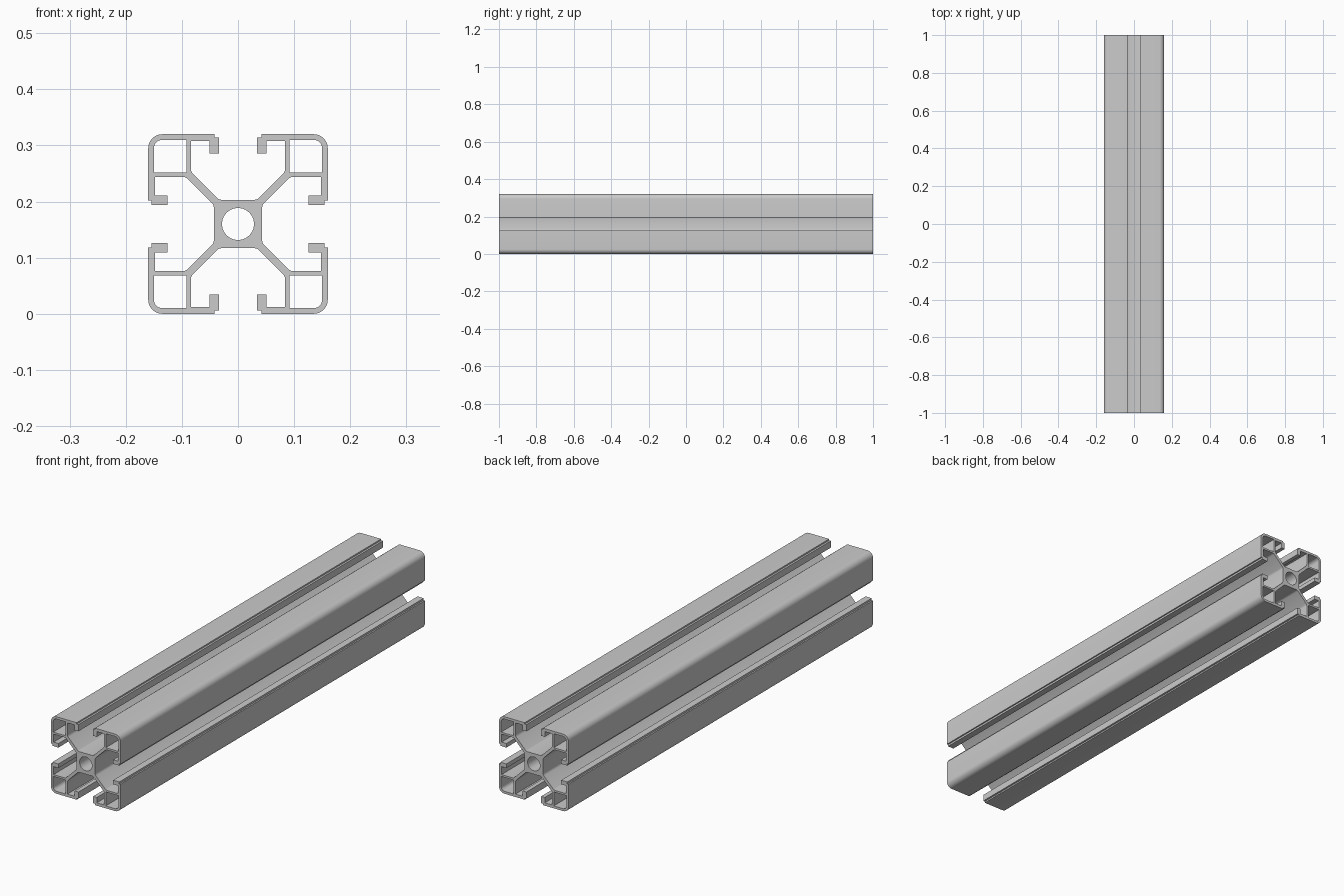
import bpy, bmesh
from math import sin, cos, pi, radians

if "Cube" in bpy.data.objects:
    bpy.data.objects.remove(bpy.data.objects["Cube"])

HALF, LENGTH = 0.16, 2.0


def arc(cx, cy, r, a0, a1, n):
    """n+1 points along an arc, angles in degrees."""
    return [(cx + r * cos(radians(a0 + (a1 - a0) * i / n)),
             cy + r * sin(radians(a0 + (a1 - a0) * i / n))) for i in range(n + 1)]


# Half of one slot wall: slot floor, diagonal web, chamber wall, stepped lip
half_slot = [(0.029, 0.043), (0.034, 0.044), (0.038, 0.047),
             (0.080, 0.089), (0.083, 0.093), (0.084, 0.098),
             (0.084, 0.148), (0.051, 0.148), (0.051, 0.126), (0.034, 0.126),
             (0.034, 0.154), (0.042, 0.154), (0.042, HALF)]

# One quadrant, mirrored about its diagonal with a rounded outer corner
R = 0.025
quadrant = (half_slot + arc(HALF - R, HALF - R, R, 90, 0, 8)
            + [(v, u) for u, v in reversed(half_slot)])

# Rounded corner chamber of one quadrant
c0, c1, r = 0.092, 0.150, 0.015
chamber = [(c0, c0), (c0, c1)] + arc(c1 - r, c1 - r, r, 90, 0, 6) + [(c1, c0)]


def turn(points, k):
    """Rotate a 2D loop by k quarter turns clockwise."""
    for _ in range(k):
        points = [(v, -u) for u, v in points]
    return points


loops = [sum((turn(quadrant, k) for k in range(4)), [])]
loops += [turn(chamber, k) for k in range(4)]
loops.append(arc(0, 0, 0.0285, 0, 360, 40)[:-1])  # central bore

# Fill the cross-section and extrude it along y
bm = bmesh.new()
for loop in loops:
    vs = [bm.verts.new((u, -LENGTH / 2, v + HALF)) for u, v in loop]
    for a, b in zip(vs, vs[1:] + vs[:1]):
        bm.edges.new((a, b))
bmesh.ops.triangle_fill(bm, edges=bm.edges[:], use_beauty=True, use_dissolve=False)
ext = bmesh.ops.extrude_face_region(bm, geom=bm.faces[:], use_keep_orig=True)
moved = [g for g in ext["geom"] if isinstance(g, bmesh.types.BMVert)]
bmesh.ops.translate(bm, verts=moved, vec=(0, LENGTH, 0))
bmesh.ops.recalc_face_normals(bm, faces=bm.faces[:])

mesh = bpy.data.meshes.new("slotted_rail")
bm.to_mesh(mesh)
bm.free()
rail = bpy.data.objects.new("slotted_rail", mesh)
bpy.context.collection.objects.link(rail)
bpy.context.view_layer.objects.active = rail
rail.select_set(True)
bpy.ops.object.shade_smooth_by_angle(angle=radians(30))
